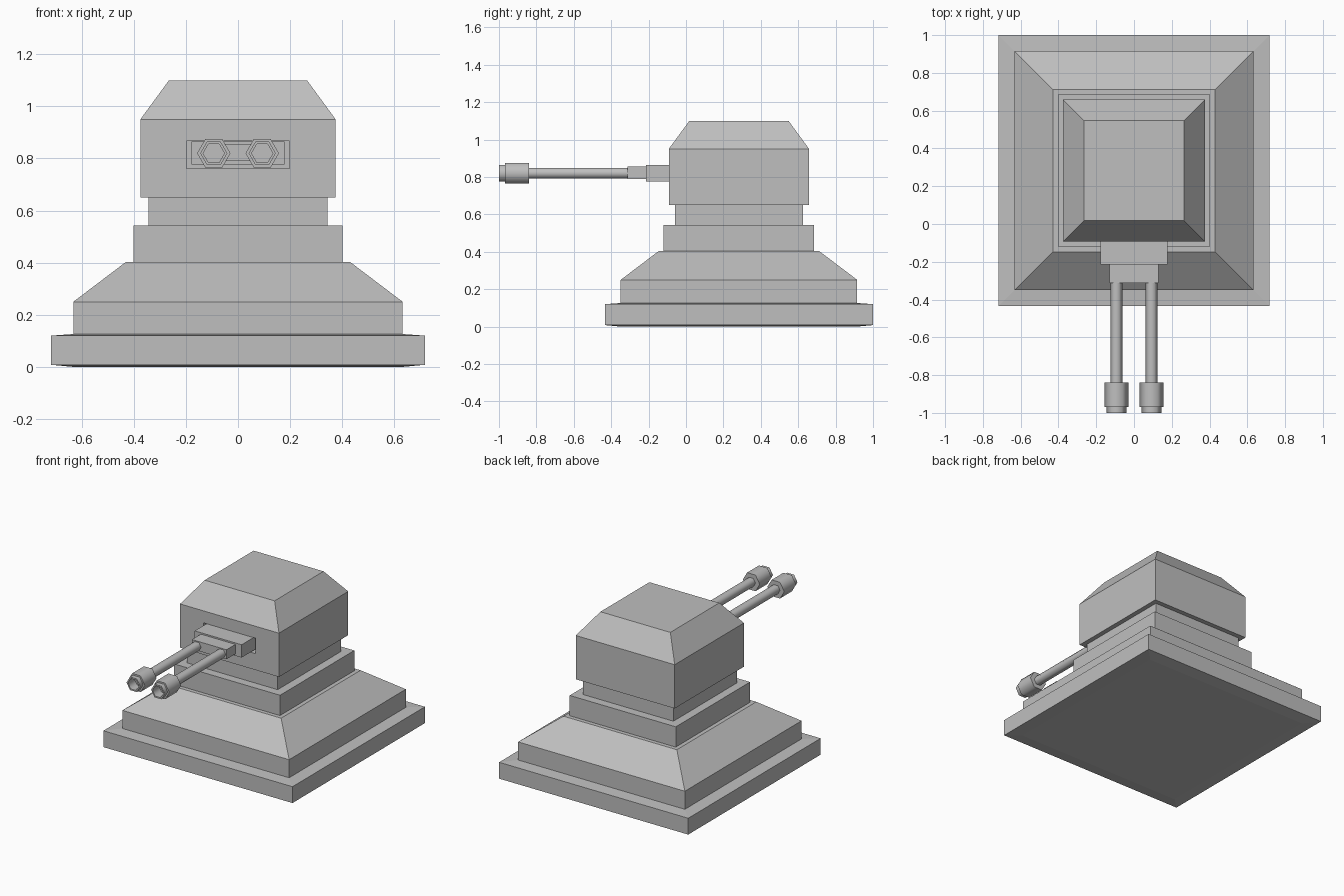
import bpy, bmesh, math
from mathutils import Matrix

if "Cube" in bpy.data.objects:
    bpy.data.objects.remove(bpy.data.objects["Cube"])

CY = 0.283      # turret axis
GUN_Z = 0.82    # barrel height

grey = bpy.data.materials.new("grey")
grey.diffuse_color = (0.52, 0.52, 0.52, 1)
grey.use_nodes = True
grey.node_tree.nodes["Principled BSDF"].inputs["Base Color"].default_value = grey.diffuse_color


def finish(name, bm):
    bmesh.ops.recalc_face_normals(bm, faces=bm.faces)
    me = bpy.data.meshes.new(name)
    bm.to_mesh(me)
    bm.free()
    me.materials.append(grey)
    ob = bpy.data.objects.new(name, me)
    bpy.context.collection.objects.link(ob)
    return ob


def square_loft(name, profile):
    """Stack square rings of (half width, z) into a closed solid."""
    bm = bmesh.new()
    rings = [[bm.verts.new((sx * h, CY + sy * h, z))
              for sx, sy in ((-1, -1), (1, -1), (1, 1), (-1, 1))]
             for h, z in profile]
    for a, b in zip(rings, rings[1:]):
        for i in range(4):
            j = (i + 1) % 4
            bm.faces.new((a[i], a[j], b[j], b[i]))
    bm.faces.new(rings[0])
    bm.faces.new(rings[-1])
    return finish(name, bm)


def box(name, half_x, y0, y1, z0, z1):
    bm = bmesh.new()
    bmesh.ops.create_cube(bm, size=1)
    bm.transform(Matrix.Translation((0, (y0 + y1) / 2, (z0 + z1) / 2))
                 @ Matrix.Diagonal((2 * half_x, y1 - y0, z1 - z0, 1)))
    return finish(name, bm)


def hex_lathe(name, x, profile):
    """Sweep (radius, y) points around a six sided barrel axis."""
    bm = bmesh.new()
    rings = [[bm.verts.new((x + r * math.cos(k * math.pi / 3), y,
                            GUN_Z + r * math.sin(k * math.pi / 3)))
              for k in range(6)] for r, y in profile]
    for a, b in zip(rings, rings[1:]):
        for i in range(6):
            j = (i + 1) % 6
            bm.faces.new((a[i], a[j], b[j], b[i]))
    bm.faces.new(rings[0])
    bm.faces.new(rings[-1])
    ob = finish(name, bm)
    bpy.ops.object.select_all(action='DESELECT')
    ob.select_set(True)
    bpy.context.view_layer.objects.active = ob
    bpy.ops.object.shade_smooth_by_angle(angle=math.radians(65))
    return ob


# Stepped pedestal
square_loft("base_slab", [(0.632, 0), (0.717, 0.008), (0.717, 0.12), (0.632, 0.126)])
square_loft("sloped_plinth", [(0.632, 0.12), (0.632, 0.25), (0.43, 0.403)])
square_loft("collar", [(0.402, 0.40), (0.402, 0.542)])
square_loft("neck", [(0.343, 0.54), (0.343, 0.652)])

# Head with a slot for the gun mount
head = square_loft("head", [(0.375, 0.65), (0.375, 0.95), (0.265, 1.10)])
cutter = box("slot_cutter", 0.197, -0.2, -0.04, 0.762, 0.868)
cutter.hide_render = True
cutter.hide_set(True)
cut = head.modifiers.new("slot", 'BOOLEAN')
cut.operation = 'DIFFERENCE'
cut.solver = 'EXACT'
cut.object = cutter

# Stepped gun mount
box("mount_rear", 0.178, -0.215, -0.03, 0.777, 0.865)
box("mount_front", 0.131, -0.312, -0.21, 0.79, 0.855)

# Twin barrels with hollow muzzles
for side, x in (("left", -0.093), ("right", 0.093)):
    hex_lathe(side + "_barrel", x, [(0.032, -0.85), (0.032, -0.30)])
    hex_lathe(side + "_muzzle", x, [
        (0.041, -0.93), (0.041, -1.0), (0.052, -1.0), (0.052, -0.968),
        (0.064, -0.968), (0.064, -0.84)])
